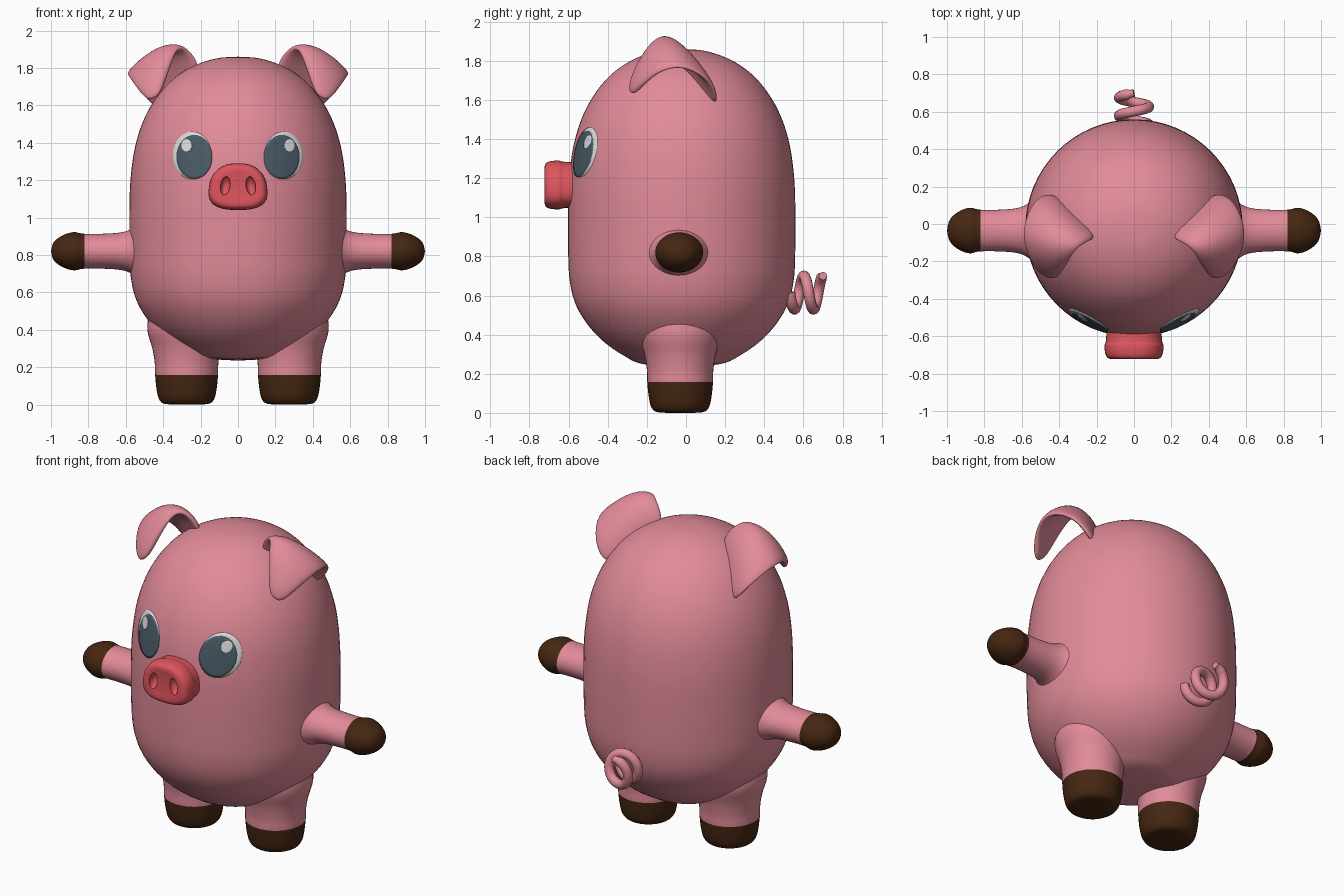
import bpy, bmesh, math
from mathutils import Vector

if "Cube" in bpy.data.objects:
    bpy.data.objects.remove(bpy.data.objects["Cube"])


def material(name, rgb):
    m = bpy.data.materials.new(name)
    m.use_nodes = True
    m.diffuse_color = (*rgb, 1)
    m.node_tree.nodes["Principled BSDF"].inputs["Base Color"].default_value = (*rgb, 1)
    return m


PINK = material("skin pink", (0.76, 0.26, 0.32))
RED = material("snout red", (0.74, 0.09, 0.11))
BROWN = material("hoof brown", (0.06, 0.02, 0.006))
SLATE = material("eye slate", (0.07, 0.105, 0.135))
WHITE = material("eye white", (0.72, 0.72, 0.72))


def smooth_path(points, steps=5):
    """Catmull-Rom curve through the points."""
    p = [Vector(q) for q in points]
    p = [p[0]] + p + [p[-1]]
    out = []
    for a, b, c, d in zip(p, p[1:], p[2:], p[3:]):
        for i in range(steps):
            t = i / steps
            out.append(0.5 * (2 * b + (c - a) * t + (2 * a - 5 * b + 4 * c - d) * t ** 2
                              + (3 * b - a - 3 * c + d) * t ** 3))
    return out + [p[-1]]


def loft(name, rings, mats, closed=True, rule=None):
    """Skin a list of point rings; rule picks the material from a face centre."""
    bm = bmesh.new()
    rows = [[bm.verts.new(co) for co in ring] for ring in rings]
    n = len(rows[0])
    for a, b in zip(rows, rows[1:]):
        for i in range(n if closed else n - 1):
            j = (i + 1) % n
            bm.faces.new((a[i], a[j], b[j], b[i]))
    bmesh.ops.remove_doubles(bm, verts=bm.verts, dist=1e-5)
    bmesh.ops.recalc_face_normals(bm, faces=bm.faces)
    for f in bm.faces:
        f.smooth = True
        if rule:
            f.material_index = rule(f.calc_center_median())
    me = bpy.data.meshes.new(name)
    bm.to_mesh(me)
    bm.free()
    for m in mats:
        me.materials.append(m)
    ob = bpy.data.objects.new(name, me)
    bpy.context.collection.objects.link(ob)
    return ob


def circle(n):
    return [(math.cos(math.tau * i / n), math.sin(math.tau * i / n)) for i in range(n)]


SIDES = (("left", 1), ("right", -1))
CY = -0.022

# Body: round capsule turned about the vertical
body_profile = smooth_path([
    (0, 0.235), (0.2, 0.25), (0.3, 0.295), (0.4, 0.365), (0.48, 0.45), (0.54, 0.55),
    (0.57, 0.66), (0.58, 0.8), (0.58, 1.1), (0.568, 1.27), (0.545, 1.4), (0.505, 1.52),
    (0.445, 1.63), (0.36, 1.73), (0.25, 1.805), (0.12, 1.85), (0, 1.86)])
loft("body", [[(p.x * c, CY + p.x * s, p.y) for c, s in circle(64)] for p in body_profile], [PINK])


def body_radius(z):
    for a, b in zip(body_profile, body_profile[1:]):
        if a.y <= z <= b.y:
            return a.x + (b.x - a.x) * (z - a.y) / (b.y - a.y)
    return 0


# Legs with hooves, and arms with hooves: flared tubes split by colour
leg_profile = smooth_path([
    (0, 0), (0.11, 0.003), (0.145, 0.025), (0.16, 0.08), (0.168, 0.157),
    (0.17, 0.22), (0.183, 0.3), (0.21, 0.4), (0.2, 0.5)])
arm_profile = smooth_path([
    (0.22, 0.47), (0.15, 0.55), (0.118, 0.61), (0.107, 0.7), (0.106, 0.822),
    (0.116, 0.88), (0.095, 0.94), (0.055, 0.985), (0, 1.0)])
for side, s in SIDES:
    loft(side + "_leg", [[(s * (0.275 + p.x * c), -0.03 + p.x * d, p.y) for c, d in circle(40)]
                         for p in leg_profile], [PINK, BROWN],
         rule=lambda c: int(c.z < 0.157))
    loft(side + "_arm", [[(s * p.y, -0.035 + 1.05 * p.x * c, 0.82 + 0.88 * p.x * d)
                          for c, d in circle(40)] for p in arm_profile], [PINK, BROWN],
         rule=lambda c: int(abs(c.x) > 0.822))


# Snout: rounded trapezoid pushed forward, with hollow nostrils
def soft(v, e):
    return math.copysign(abs(v) ** e, v)


def snout_ring(y, k):
    return [(0.152 * k * soft(c, 0.75) * (1 - 0.16 * d), y, 1.165 + 0.122 * k * soft(d, 0.8))
            for c, d in circle(48)]


snout_path = smooth_path([(-0.5, 0.93), (-0.62, 0.97), (-0.65, 1.02), (-0.69, 1.0),
                          (-0.714, 0.92), (-0.723, 0.75), (-0.72, 0.4), (-0.718, 0)], 4)
snout = loft("snout", [snout_ring(-0.5, 0)] + [snout_ring(p.x, max(p.y, 0)) for p in snout_path],
             [RED])
for side, s in SIDES:
    bpy.ops.mesh.primitive_uv_sphere_add(segments=24, ring_count=16, radius=1,
                                         location=(s * 0.068, -0.725, 1.17),
                                         rotation=(0, s * -0.15, 0))
    cutter = bpy.context.object
    cutter.scale = (0.026, 0.04, 0.05)
    cutter.hide_render = True
    cutter.data.materials.append(RED)
    cutter.data.shade_smooth()
    cut = snout.modifiers.new("nostril", 'BOOLEAN')
    cut.operation = 'DIFFERENCE'
    cut.object = cutter
    bpy.context.view_layer.objects.active = snout
    bpy.ops.object.modifier_apply(modifier=cut.name)
    bpy.data.objects.remove(cutter)
bpy.ops.object.select_all(action='DESELECT')
snout.select_set(True)
bpy.ops.object.shade_smooth_by_angle(angle=math.radians(45))


# Eyes: thin plates hugging the body
def eye_plate(name, x, z, rx, rz, lift, mat):
    rings = []
    for k, h in [(i / 8, lift) for i in range(9)] + [(1, -0.004)]:
        ring = []
        for c, d in circle(40):
            px, pz = x + rx * k * c, z + rz * k * d
            ring.append((px, CY - h - math.sqrt(body_radius(pz) ** 2 - px ** 2), pz))
        rings.append(ring)
    loft(name, rings, [mat])


for side, s in SIDES:
    eye_plate(side + "_eye_white", s * 0.245, 1.332, 0.104, 0.127, 0.004, WHITE)
    eye_plate(side + "_eye_iris", s * 0.234, 1.324, 0.096, 0.118, 0.007, SLATE)
    eye_plate(side + "_eye_glint", s * 0.275, 1.385, 0.028, 0.034, 0.0095, WHITE)

# Ears: a sheet rising from the head, folded over to a drooping tip
ear_rows = [
    [(0.19, -0.07, 1.77), (0.31, 0.04, 1.68), (0.42, 0.17, 1.53)],
    [(0.23, -0.09, 1.87), (0.36, 0.01, 1.86), (0.53, 0.16, 1.68)],
    [(0.31, -0.13, 1.93), (0.42, -0.09, 1.94), (0.61, -0.01, 1.78)],
    [(0.35, -0.21, 1.84), (0.46, -0.20, 1.84), (0.58, -0.16, 1.74)],
    [(0.41, -0.29, 1.66), (0.45, -0.29, 1.63), (0.49, -0.27, 1.62)]]
for side, s in SIDES:
    ear = loft(side + "_ear", [[(s * x, y, z) for x, y, z in row] for row in ear_rows],
               [PINK], closed=False)
    thick = ear.modifiers.new("thickness", 'SOLIDIFY')
    thick.thickness = 0.05
    thick.offset = 0
    sub = ear.modifiers.new("rounding", 'SUBSURF')
    sub.levels = sub.render_levels = 3

# Tail: corkscrew tube
curve = bpy.data.curves.new("curly_tail", 'CURVE')
curve.dimensions = '3D'
curve.bevel_depth = 0.028
curve.bevel_resolution = 4
curve.use_fill_caps = True
turns = 48
spline = curve.splines.new('POLY')
spline.points.add(turns)
for i, pt in enumerate(spline.points):
    t = i / turns
    a = t * 1.75 * math.tau
    pt.co = (0.08 * math.cos(a), 0.53 + 0.17 * t, 0.615 - 0.085 * math.sin(a), 1)
    pt.radius = 1.0 if t < 0.97 else 0.75
spline.use_smooth = True
curve.materials.append(PINK)
bpy.context.collection.objects.link(bpy.data.objects.new("curly_tail", curve))
